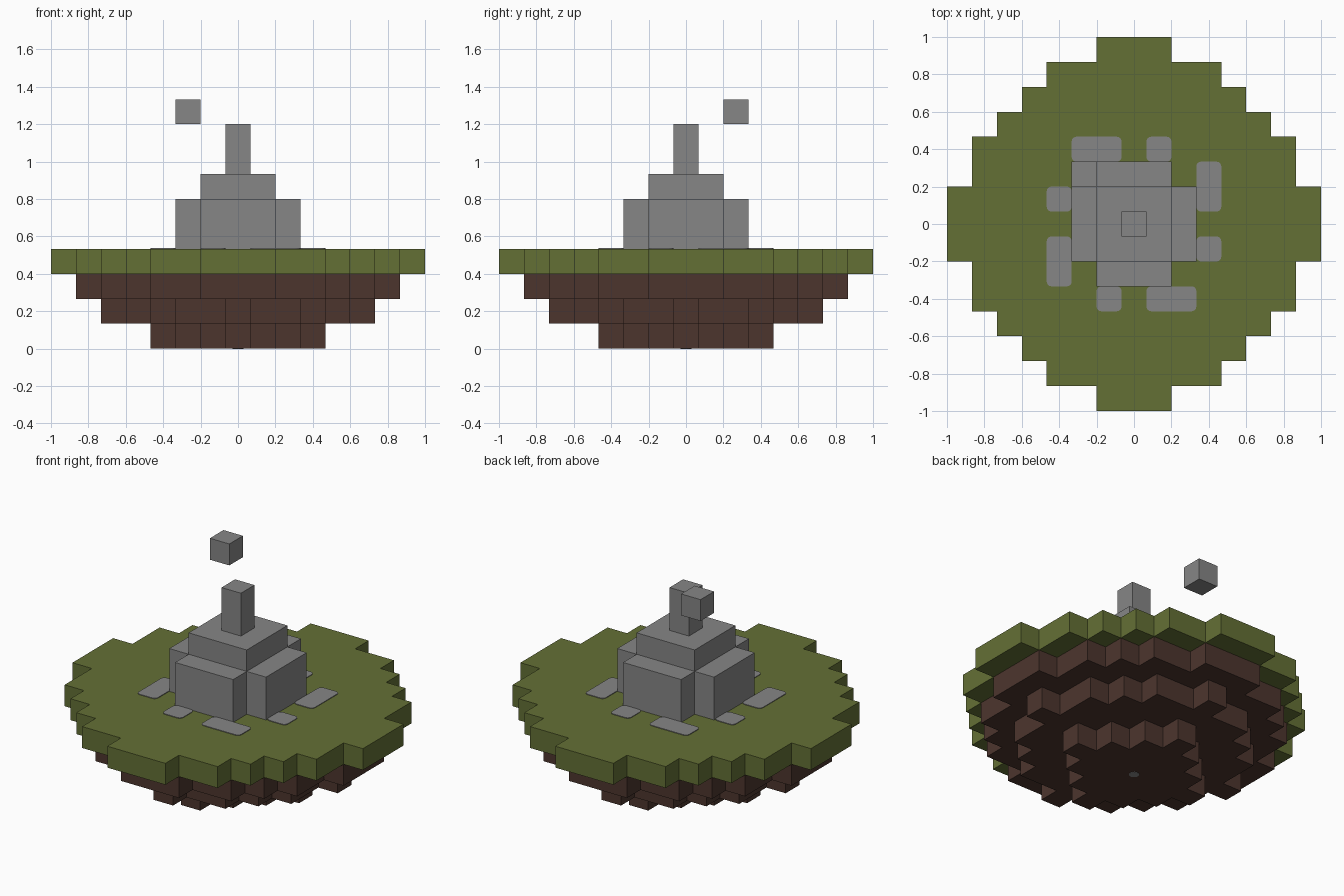
import bpy, bmesh, math
from mathutils import Matrix

CELL = 2 / 15

old = bpy.data.objects.get("Cube")
if old:
    bpy.data.objects.remove(old, do_unlink=True)


def make_material(name, rgb):
    mat = bpy.data.materials.new(name)
    mat.use_nodes = True
    mat.diffuse_color = (*rgb, 1)
    mat.node_tree.nodes["Principled BSDF"].inputs["Base Color"].default_value = (*rgb, 1)
    return mat


GRASS = make_material("grass_green", (0.127, 0.162, 0.036))
DIRT = make_material("dirt_brown", (0.073, 0.036, 0.027))
STONE = make_material("stone_grey", (0.24, 0.24, 0.24))


def prism(bm, outline, z0, z1):
    """Extrude a counter-clockwise outline between two heights."""
    face = bm.faces.new([bm.verts.new((x, y, z0)) for x, y in outline])
    ext = bmesh.ops.extrude_face_region(bm, geom=[face], use_keep_orig=True)
    top = [v for v in ext["geom"] if isinstance(v, bmesh.types.BMVert)]
    bmesh.ops.translate(bm, verts=top, vec=(0, 0, z1 - z0))
    bmesh.ops.recalc_face_normals(bm, faces=bm.faces)


def finish(bm, name, mat):
    mesh = bpy.data.meshes.new(name)
    bm.to_mesh(mesh)
    bm.free()
    obj = bpy.data.objects.new(name, mesh)
    mesh.materials.append(mat)
    bpy.context.scene.collection.objects.link(obj)
    return obj


def block_slab(name, mat, reach, z0, z1, centre=(0, 0)):
    """Stepped slab in cell units; reach lists cells beside the middle, row by row outward."""
    last = len(reach) - 1
    side = []
    for row in range(-last, last + 1):
        half = reach[abs(row)] + 0.5
        if side and side[-1][0] == half:
            side.pop()
        else:
            side.append((half, row - 0.5))
        side.append((half, row + 0.5))
    outline = side + [(-x, y) for x, y in reversed(side)]
    bm = bmesh.new()
    prism(bm, [((x + centre[0]) * CELL, (y + centre[1]) * CELL) for x, y in outline],
          z0 * CELL, z1 * CELL)
    return finish(bm, name, mat)


def rounded_rect(x0, x1, y0, y1, radius, steps=4):
    pts = []
    corners = ((x1, y1), (x0, y1), (x0, y0), (x1, y0))
    for quarter, (cx, cy) in enumerate(corners):
        cx += radius if cx == x0 else -radius
        cy += radius if cy == y0 else -radius
        for i in range(steps + 1):
            a = math.pi / 2 * (quarter + i / steps)
            pts.append((cx + radius * math.cos(a), cy + radius * math.sin(a)))
    return pts


# Floating island layers, bottom to top
block_slab("dirt_bottom", DIRT, (3, 2, 1, 0), 0, 1)
block_slab("dirt_middle", DIRT, (5, 4, 4, 3, 2, 0), 1, 2)
block_slab("dirt_upper", DIRT, (6, 6, 5, 5, 4, 3, 1), 2, 3)
block_slab("grass_top", GRASS, (7, 7, 6, 6, 5, 4, 3, 1), 3, 4)

# Stone monument and hovering block
block_slab("monument_base", STONE, (2, 2, 1), 4, 6)
block_slab("monument_tier", STONE, (1, 1), 6, 7)
block_slab("monument_pillar", STONE, (0,), 7, 9)
block_slab("floating_block", STONE, (0,), 9, 10, centre=(-2, 2))

# Paving stones, one pair per side turned around the monument
for turn in range(4):
    for kind, x0, x1 in (("long", -2.5, -0.5), ("short", 0.5, 1.5)):
        bm = bmesh.new()
        outline = rounded_rect(x0 * CELL, x1 * CELL, 2.5 * CELL, 3.5 * CELL, 0.025)
        prism(bm, outline, 4 * CELL - 0.002, 4 * CELL + 0.004)
        bmesh.ops.rotate(bm, verts=bm.verts, matrix=Matrix.Rotation(turn * math.pi / 2, 3, "Z"))
        finish(bm, f"paving_{kind}_{turn + 1}", STONE)

# Small stone stud under the island
bm = bmesh.new()
ring = [(0.03 * math.cos(i * math.pi / 6), 0.03 * math.sin(i * math.pi / 6)) for i in range(12)]
prism(bm, ring, -0.002, 0.004)
finish(bm, "underside_stud", STONE)
